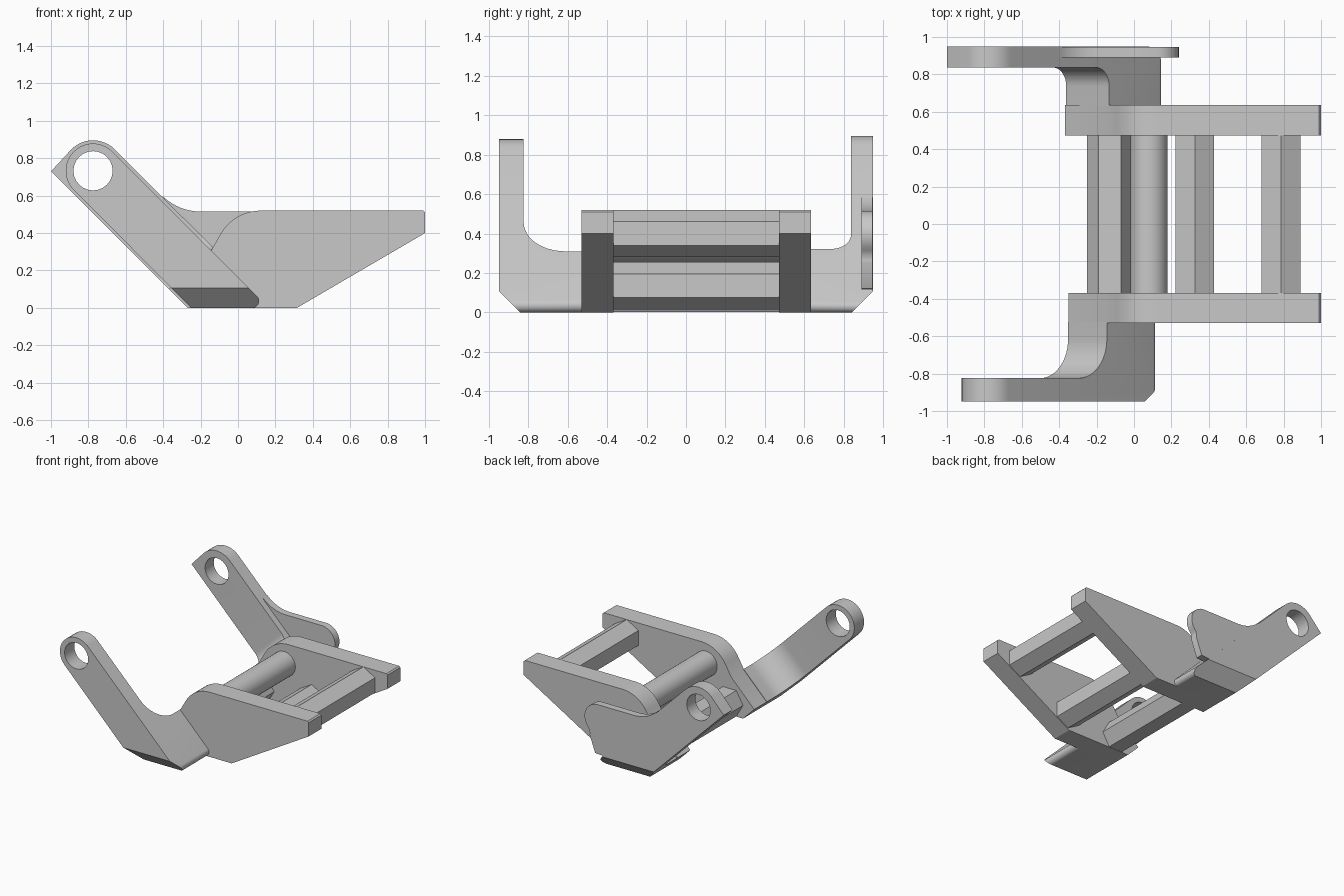
import bpy, bmesh, math

if "Cube" in bpy.data.objects:
    bpy.data.objects.remove(bpy.data.objects["Cube"])

COLOUR = (0.58, 0.58, 0.58, 1)
grey = bpy.data.materials.new("plain grey")
grey.use_nodes = True
grey.diffuse_color = COLOUR
grey.node_tree.nodes["Principled BSDF"].inputs["Base Color"].default_value = COLOUR


def arc(cx, cz, r, a0, a1, n=10):
    """Points on an arc, angles in degrees."""
    angles = [math.radians(a0 + (a1 - a0) * i / n) for i in range(n + 1)]
    return [(cx + r * math.cos(a), cz + r * math.sin(a)) for a in angles]


def prism(name, lower, upper):
    """Solid between two matching outlines."""
    bm = bmesh.new()
    a = [bm.verts.new(p) for p in lower]
    b = [bm.verts.new(p) for p in upper]
    bm.faces.new(a)
    bm.faces.new(b[::-1])
    for i in range(len(a)):
        j = (i + 1) % len(a)
        bm.faces.new((a[j], a[i], b[i], b[j]))
    bmesh.ops.recalc_face_normals(bm, faces=bm.faces)
    mesh = bpy.data.meshes.new(name)
    bm.to_mesh(mesh)
    bm.free()
    mesh.materials.append(grey)
    obj = bpy.data.objects.new(name, mesh)
    bpy.context.collection.objects.link(obj)
    return obj


def slab(name, pts, y0, y1):
    """Side-view outline extruded across the width."""
    return prism(name, [(x, y0, z) for x, z in pts], [(x, y1, z) for x, z in pts])


def smooth(obj):
    bpy.ops.object.select_all(action='DESELECT')
    obj.select_set(True)
    bpy.context.view_layer.objects.active = obj
    bpy.ops.object.shade_smooth_by_angle(angle=math.radians(30))


def boolean(obj, tool, operation):
    """Apply a boolean and discard the tool."""
    mod = obj.modifiers.new("cut", 'BOOLEAN')
    mod.operation, mod.object, mod.solver = operation, tool, 'EXACT'
    tool.hide_render = True
    bpy.ops.object.select_all(action='DESELECT')
    obj.select_set(True)
    bpy.context.view_layer.objects.active = obj
    bpy.ops.object.modifier_apply(modifier=mod.name)
    bpy.data.objects.remove(tool)


EYE = (-0.775, 0.733)


def make_arm(name, side, outer, inner, root, fillet, w0, w1, toe, eye_outline):
    """Cranked arm: an L section swept across a 45 degree strip."""
    # L section in width (y) and distance up the arm (u = z - x)
    rise = fillet * math.sqrt(2)
    sweep = [(inner - fillet + fillet * math.sin(t), 0.455 + rise - rise * math.cos(t))
             for t in [math.pi / 2 * i / 12 for i in range(13)]]
    section = [(root, -1), (outer, -1), (outer, 3), (inner, 3)] + sweep[::-1] + [(root, 0.455)]

    def place(w):
        return [((w - u) / 2, side * y, (w + u) / 2) for y, u in section]
    arm = prism(name, place(-0.8), place(0.8))
    # Side outline of the strip with its rounded eye end and rounded toe
    r = (w1 - toe) / math.sqrt(2)
    outline = [(w0, 0)] + arc(toe - r, r, r, -90, 45, 9) + eye_outline
    boolean(arm, slab("outline_helper", outline, -2, 2), 'INTERSECT')
    # Chamfer along the outer bottom edge
    c = outer - 0.107
    end_view = [(0.3, -0.2), (c - 0.2, -0.2), (c + 0.2, 0.2), (c + 0.2, 2), (0.3, 2)]
    chamfer = prism("chamfer_helper", [(-3, side * y, z) for y, z in end_view],
                    [(3, side * y, z) for y, z in end_view])
    boolean(arm, chamfer, 'INTERSECT')
    boolean(arm, slab("hole_helper", arc(*EYE, 0.105, 0, 345, 23), -1.5, 1.5), 'DIFFERENCE')
    smooth(arm)


make_arm("front_arm", -1, 0.948, 0.824, 0.525, 0.21, -0.25, 0.165, 0.113,
         arc(*EYE, 0.146, 45, 225, 20))
make_arm("back_arm", 1, 0.948, 0.837, 0.63, 0.10, -0.27, 0.19, 0.145,
         arc(*EYE, 0.163, 45, 135, 12) + [(-1.0, 0.73)])

# Side plates
for name, y0, y1, d in (("front_plate", -0.53, -0.368, 0), ("back_plate", 0.472, 0.635, 0.02)):
    smooth(slab(name, [(0.315, 0), (1, 0.4), (1, 0.51), (0.99, 0.52)]
                + arc(0.12, 0.276, 0.244, 90, 150)
                + [(-0.145, 0.305), (-0.35 - d, 0.1), (-0.25 - d, 0)], y0, y1))

# Gusset on the outside of the back arm
smooth(slab("back_gusset",
            arc(-0.2, 0.805, 0.29, 225, 270)
            + [(0.02, 0.515)] + arc(0.12, 0.395, 0.12, 85, -40)
            + arc(0.273, 0.266, 0.08, 140, 190, 6)[1:]
            + [(0.145, 0.12), (0.07, 0.115), (-0.2, 0.3)], 0.89, 0.947))

# Hexagonal cross bars and round rod between the plates
for name, x, z, turn in (("upper_cross_bar", 0.785, 0.4, 30),
                         ("lower_cross_bar", 0.325, 0.135, 30),
                         ("rear_cross_bar", -0.13, 0.106, 0)):
    slab(name, arc(x, z, 0.12, turn, turn + 300, 5), -0.375, 0.48)
smooth(slab("cross_rod", arc(0.08, 0.355, 0.1, 0, 350, 35), -0.375, 0.48))
